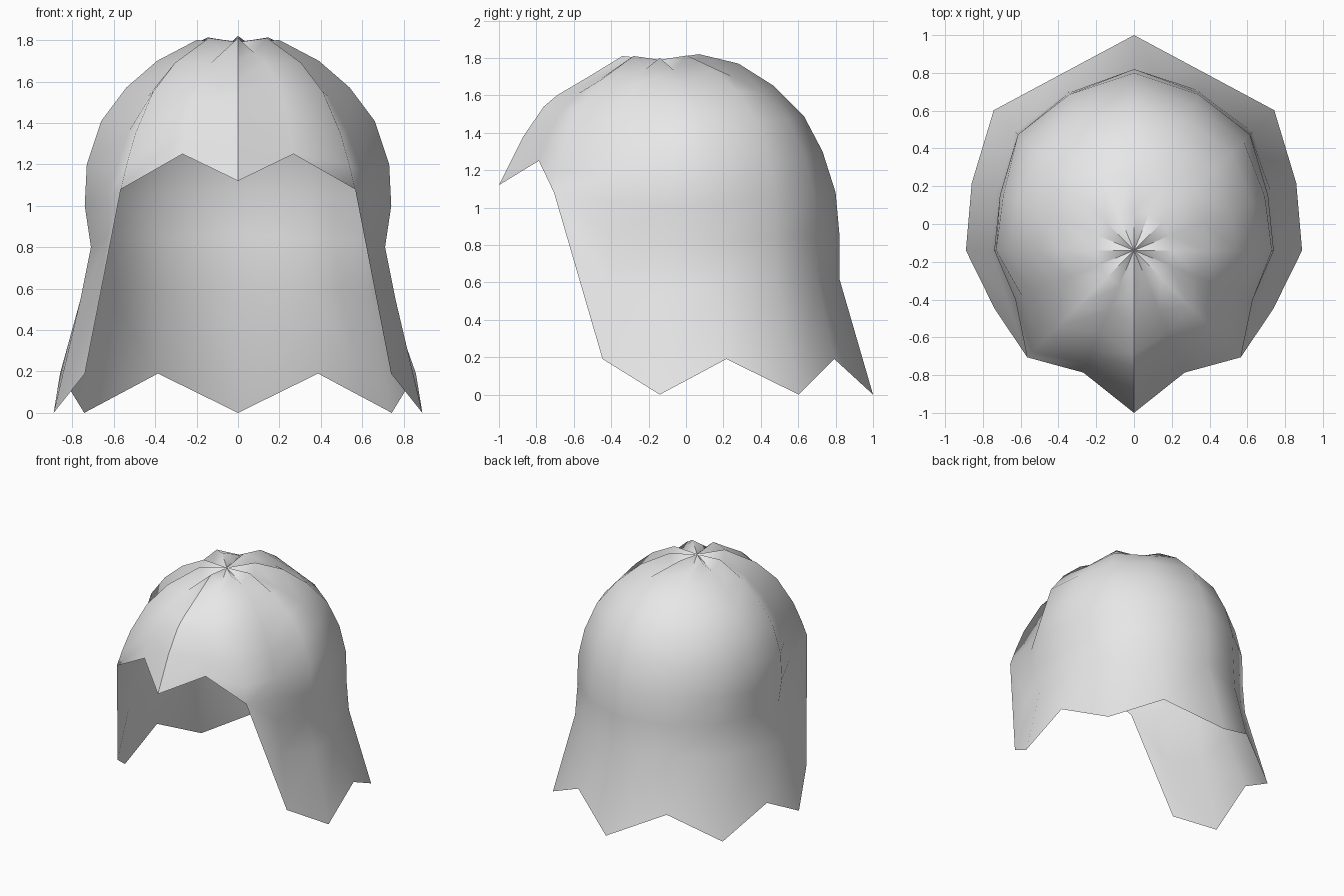
import bpy, bmesh, math

if "Cube" in bpy.data.objects:
    bpy.data.objects.remove(bpy.data.objects["Cube"])

# Each lock of hair is a radial strip from the crown, listed as (radius, height) from tip to crown
POLE_Y, POLE_Z = -0.14, 1.79
SIDE = [(.89, 0), (.76, .55), (.71, .8), (.74, 1.0), (.73, 1.2), (.66, 1.41), (.54, 1.57), (.39, 1.7), (.2, 1.8)]
BACK = [(1.14, 0), (.96, .62), (.96, .86), (.94, 1.08), (.87, 1.3), (.77, 1.49), (.61, 1.65), (.42, 1.77), (.21, 1.82)]

# Fringe locks, front centre first, then the grooved lock in front of the ear
columns = [
    [(.86, 1.12), (.73, 1.38), (.62, 1.54), (.55, 1.6), (.38, 1.70), (.2, 1.81)],
    [(.70, 1.25), (.65, 1.38), (.58, 1.5), (.47, 1.61), (.34, 1.69), (.2, 1.74)],
    [(.80, 1.08), (.76, 1.2), (.70, 1.35), (.58, 1.55), (.43, 1.69), (.2, 1.81)],
    [(.80, .19), (.72, .6), (.68, .85), (.68, 1.03), (.64, 1.17), (.57, 1.36), (.47, 1.53), (.35, 1.66), (.2, 1.74)],
]
# Side and back locks blend between the two profiles; tips alternate long and short
for w, tip in zip((0, .14, .64, .77, 1), ((.89, 0), (.93, .19), (1.05, 0), (1.01, .19), (1.14, 0))):
    col = [(a + (c - a) * w, b + (d - b) * w) for (a, b), (c, d) in zip(SIDE, BACK)]
    if tip[1]:
        # every second lock dips into a pleat at the crown
        for k, dip in ((-1, .07), (-2, .05), (-3, .02)):
            col[k] = (col[k][0], col[k][1] - dip)
    columns.append([tip] + col[1:])

ROWS = 9
bm = bmesh.new()
crown = bm.verts.new((0, POLE_Y, POLE_Z))
grid = []
for i in range(16):
    col = columns[i if i <= 8 else 16 - i]
    a = i * math.pi / 8
    verts = [bm.verts.new((r * math.sin(a), POLE_Y - r * math.cos(a), z)) for r, z in col]
    # short fringe locks end early: their tip closes the lower rows
    grid.append([verts[0]] * (ROWS - len(verts)) + verts)

for i in range(16):
    p, q = grid[i], grid[(i + 1) % 16]
    for k in range(ROWS - 1):
        ring = list(dict.fromkeys((p[k], q[k], q[k + 1], p[k + 1])))
        if len(ring) > 2:
            bm.faces.new(ring)
    bm.faces.new((p[-1], q[-1], crown))

# Sharp parting down the front centre
for e in bm.edges:
    if all(abs(v.co.x) < 1e-5 and v.co.y < POLE_Y + .01 for v in e.verts):
        e.smooth = False

mesh = bpy.data.meshes.new("hair_shell")
bm.to_mesh(mesh)
bm.free()
hair = bpy.data.objects.new("hair_shell", mesh)
bpy.context.collection.objects.link(hair)

# Plain light grey
mat = bpy.data.materials.new("light_grey")
mat.diffuse_color = (.8, .8, .8, 1)
mat.use_nodes = True
mat.node_tree.nodes["Principled BSDF"].inputs["Base Color"].default_value = mat.diffuse_color
mesh.materials.append(mat)

# Smooth locks, keeping the parting sharp
bpy.context.view_layer.objects.active = hair
hair.select_set(True)
bpy.ops.object.shade_smooth_by_angle(angle=math.radians(75), keep_sharp_edges=True)
